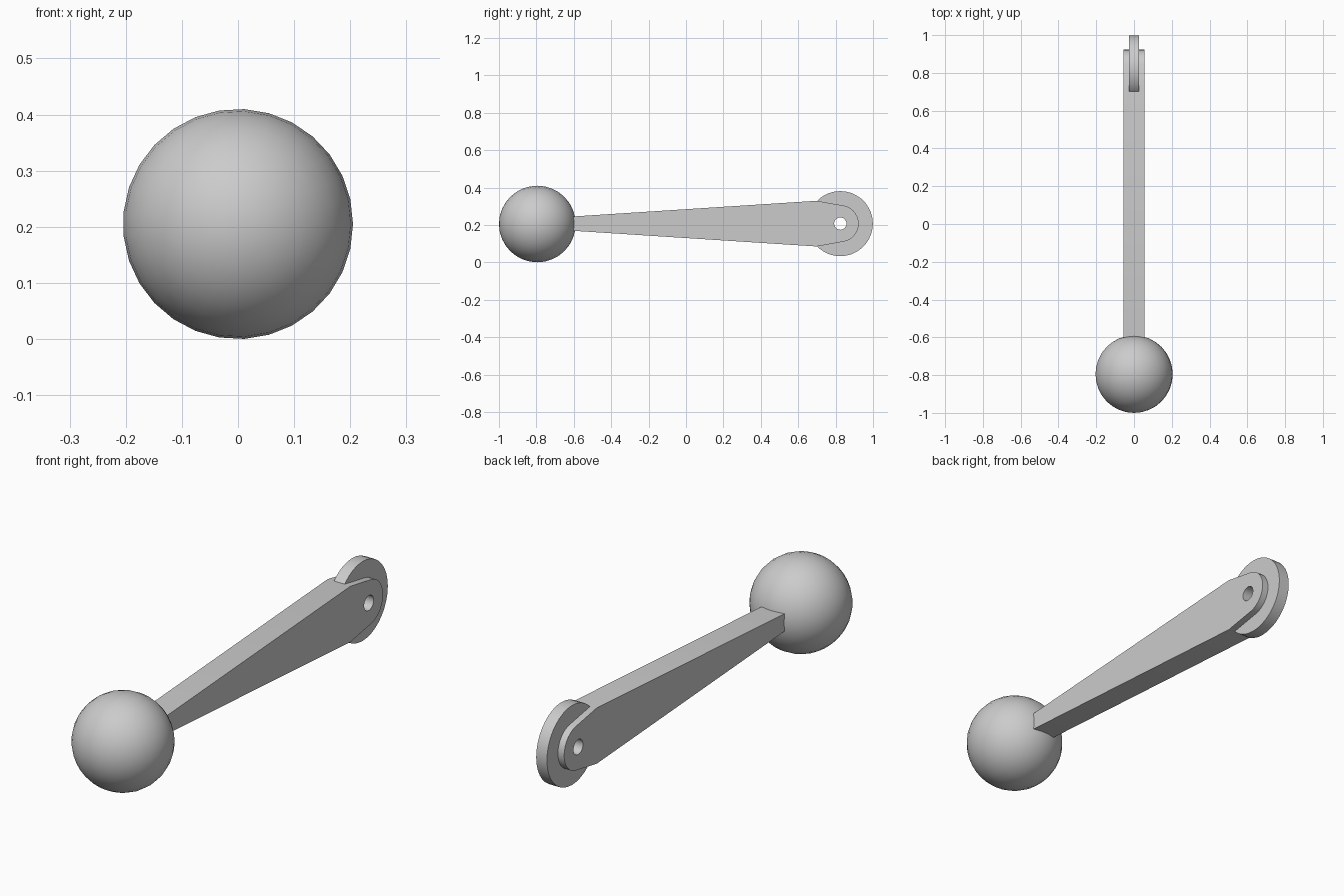
import bpy, bmesh
from math import sin, cos, pi, radians
from mathutils import Matrix, Vector

cube = bpy.data.objects.get("Cube")
if cube:
    bpy.data.objects.remove(cube, do_unlink=True)

grey = bpy.data.materials.new("plain grey")
grey.use_nodes = True
grey.diffuse_color = (0.6, 0.6, 0.6, 1)
grey.node_tree.nodes["Principled BSDF"].inputs["Base Color"].default_value = grey.diffuse_color

MID_Z = 0.207          # height of the lever axis
PIVOT = 0.825          # pivot position along y


def finish(bm, name):
    """Turn a bmesh into a shaded object with the grey material."""
    bmesh.ops.recalc_face_normals(bm, faces=bm.faces)
    mesh = bpy.data.meshes.new(name)
    bm.to_mesh(mesh)
    bm.free()
    mesh.materials.append(grey)
    obj = bpy.data.objects.new(name, mesh)
    bpy.context.collection.objects.link(obj)
    bpy.ops.object.select_all(action='DESELECT')
    obj.select_set(True)
    bpy.context.view_layer.objects.active = obj
    bpy.ops.object.shade_smooth_by_angle(angle=radians(30))
    return obj


def arc(radius, start, end, steps):
    """Points (y, z) around the pivot; angles in degrees."""
    angles = [radians(start + (end - start) * i / steps) for i in range(steps + 1)]
    return [(PIVOT + radius * cos(a), MID_Z + radius * sin(a)) for a in angles]


def plate(name, outline, half_width):
    """Extrude a side outline, pierced by the pivot hole, across x."""
    bm = bmesh.new()
    hole = arc(0.033, 0, 360, 24)[:-1]
    for loop in (outline, hole):
        verts = [bm.verts.new((-half_width, y, z)) for y, z in loop]
        for a, b in zip(verts, verts[1:] + verts[:1]):
            bm.edges.new((a, b))
    bmesh.ops.triangle_fill(bm, edges=bm.edges[:], use_beauty=True, normal=Vector((1, 0, 0)))
    ext = bmesh.ops.extrude_face_region(bm, geom=bm.faces[:])
    moved = [v for v in ext["geom"] if isinstance(v, bmesh.types.BMVert)]
    bmesh.ops.translate(bm, verts=moved, vec=(2 * half_width, 0, 0))
    return finish(bm, name)


# Tapered arm with a rounded pivot end
upper = [(-0.7, MID_Z + 0.032), (0.698, MID_Z + 0.122)]
lower = [(y, 2 * MID_Z - z) for y, z in reversed(upper)]
plate("lever_arm", upper + arc(0.098, 78, -78, 14) + lower, 0.056)

# Thin pivot disc through the end of the arm
plate("pivot_disc", arc(0.174, 0, 360, 36)[:-1], 0.026)

# Ball knob with its poles along the lever
bm = bmesh.new()
bmesh.ops.create_uvsphere(bm, u_segments=29, v_segments=16, radius=0.205)
turn = Matrix.Rotation(pi / 2, 4, 'X')
lowest_corner = Matrix.Rotation(-pi / 2, 4, 'Z')
bmesh.ops.transform(bm, verts=bm.verts, matrix=Matrix.Translation((0, -0.795, 0.205)) @ turn @ lowest_corner)
finish(bm, "ball_knob")
